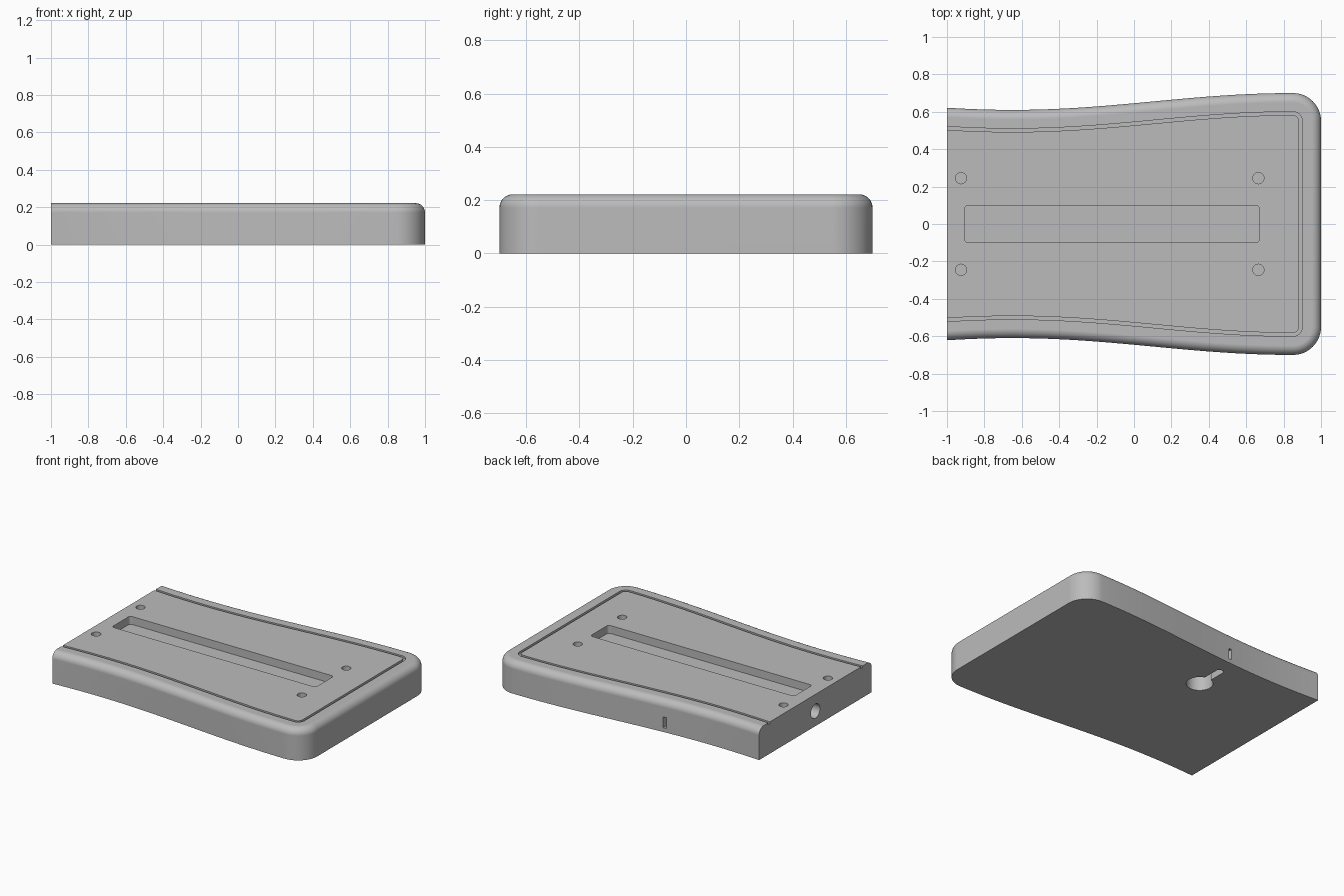
import bpy
import bmesh
from math import pi, sin, cos, radians, hypot

cube = bpy.data.objects.get("Cube")
if cube:
    bpy.data.objects.remove(cube)

grey = bpy.data.materials.new("plain_grey")
grey.use_nodes = True
GREY = (0.5, 0.5, 0.5, 1)
grey.diffuse_color = GREY
grey.node_tree.nodes["Principled BSDF"].inputs["Base Color"].default_value = GREY

END, CORNER = 0.85, 0.15    # where the waisted side meets the rounded corner
HEIGHT, FILLET = 0.222, 0.05


def outline(inset, start=-1.0):
    """Waisted plan with two round corners, running from the -y to the +y side."""
    half = []
    for i in range(49):
        x = start + (END - start) * i / 48
        phase = pi * (x + 0.65) / 1.5
        slope = 0.045 * pi / 1.5 * sin(phase)
        y = 0.655 - 0.045 * cos(phase)
        length = hypot(1, slope)
        px = x + inset * slope / length
        half.append((start if i == 0 else px, y - inset / length))
    for i in range(1, 13):
        a = pi / 2 * (1 - i / 12)
        r = CORNER - inset
        half.append((END + r * cos(a), END - 0.3 + r * sin(a)))
    return [(x, -y) for x, y in half] + [(x, y) for x, y in reversed(half)]


def loft(name, rings):
    """Join equal rings of 3D points and cap both ends."""
    bm = bmesh.new()
    loops = [[bm.verts.new(p) for p in ring] for ring in rings]
    for low, high in zip(loops, loops[1:]):
        for i in range(len(low)):
            j = (i + 1) % len(low)
            bm.faces.new((low[i], low[j], high[j], high[i]))
    bm.faces.new(loops[0][::-1])
    bm.faces.new(loops[-1])
    bmesh.ops.recalc_face_normals(bm, faces=bm.faces)
    mesh = bpy.data.meshes.new(name)
    bm.to_mesh(mesh)
    bm.free()
    mesh.materials.append(grey)
    obj = bpy.data.objects.new(name, mesh)
    bpy.context.collection.objects.link(obj)
    return obj


def prism(name, points, z0, z1):
    return loft(name, [[(x, y, z) for x, y in points] for z in (z0, z1)])


def rounded(x0, x1, y0, y1, r, steps=8):
    """Rounded rectangle; becomes a circle when r is half the size."""
    points = []
    centres = ((x1 - r, y1 - r), (x0 + r, y1 - r), (x0 + r, y0 + r), (x1 - r, y0 + r))
    square = x1 - x0 - 2 * r < 1e-6
    for quarter, (cx, cy) in enumerate(centres):
        for i in range(steps if square else steps + 1):
            a = pi / 2 * (quarter + i / steps)
            points.append((cx + r * cos(a), cy + r * sin(a)))
    return points


def circle(x, y, r):
    return rounded(x - r, x + r, y - r, y + r, r)


# Body: straight wall with a rounded upper edge, square at the -x end
profile = [(0, 0)]
for i in range(9):
    a = pi / 2 * i / 8
    profile.append((FILLET * (1 - cos(a)), HEIGHT - FILLET * (1 - sin(a))))
body = loft("base_body", [[(x, y, z) for x, y in outline(d)] for d, z in profile])

# Groove that follows the outline and runs out at the -x end
cutters = [prism("groove_cutter",
                 outline(0.1, -1.05) + outline(0.118, -1.05)[::-1],
                 HEIGHT - 0.015, HEIGHT + 0.05)]

# Long recess and four screw holes in the top
cutters.append(prism("recess_cutter", rounded(-0.905, 0.67, -0.1, 0.1, 0.02),
                     HEIGHT - 0.055, HEIGHT + 0.05))
for x in (-0.925, 0.665):
    for y in (-0.245, 0.245):
        cutters.append(prism("screw_hole_cutter", circle(x, y, 0.03),
                             HEIGHT - 0.06, HEIGHT + 0.05))

# Keyhole in the underside: round pocket with a narrow arm towards +y
cutters.append(prism("pocket_cutter", circle(-0.29, 0.3, 0.085), -0.05, 0.13))
cutters.append(prism("arm_cutter", rounded(-0.315, -0.265, 0.3, 0.52, 0.02),
                     -0.05, 0.1))

# Upright slot in the +y side
cutters.append(prism("side_slot_cutter", rounded(-0.285, -0.26, 0.5, 0.75, 0.002),
                     0.03, 0.105))

# Round socket in the -x end
socket = circle(0, 0.105, 0.05)
cutters.append(loft("socket_cutter",
                    [[(x, y, z) for y, z in socket] for x in (-1.05, -0.85)]))

bpy.ops.object.select_all(action="DESELECT")
bpy.context.view_layer.objects.active = body
body.select_set(True)
for cutter in cutters:
    cutter.hide_render = True
    cut = body.modifiers.new("cut", "BOOLEAN")
    cut.operation = "DIFFERENCE"
    cut.solver = "EXACT"
    cut.object = cutter
    bpy.ops.object.modifier_apply(modifier=cut.name)
for cutter in cutters:
    bpy.data.objects.remove(cutter)

# Smooth fillet and corners, crisp cut edges
bpy.ops.object.shade_smooth_by_angle(angle=radians(30))
weighted = body.modifiers.new("flat_top_normals", "WEIGHTED_NORMAL")
weighted.keep_sharp = True
